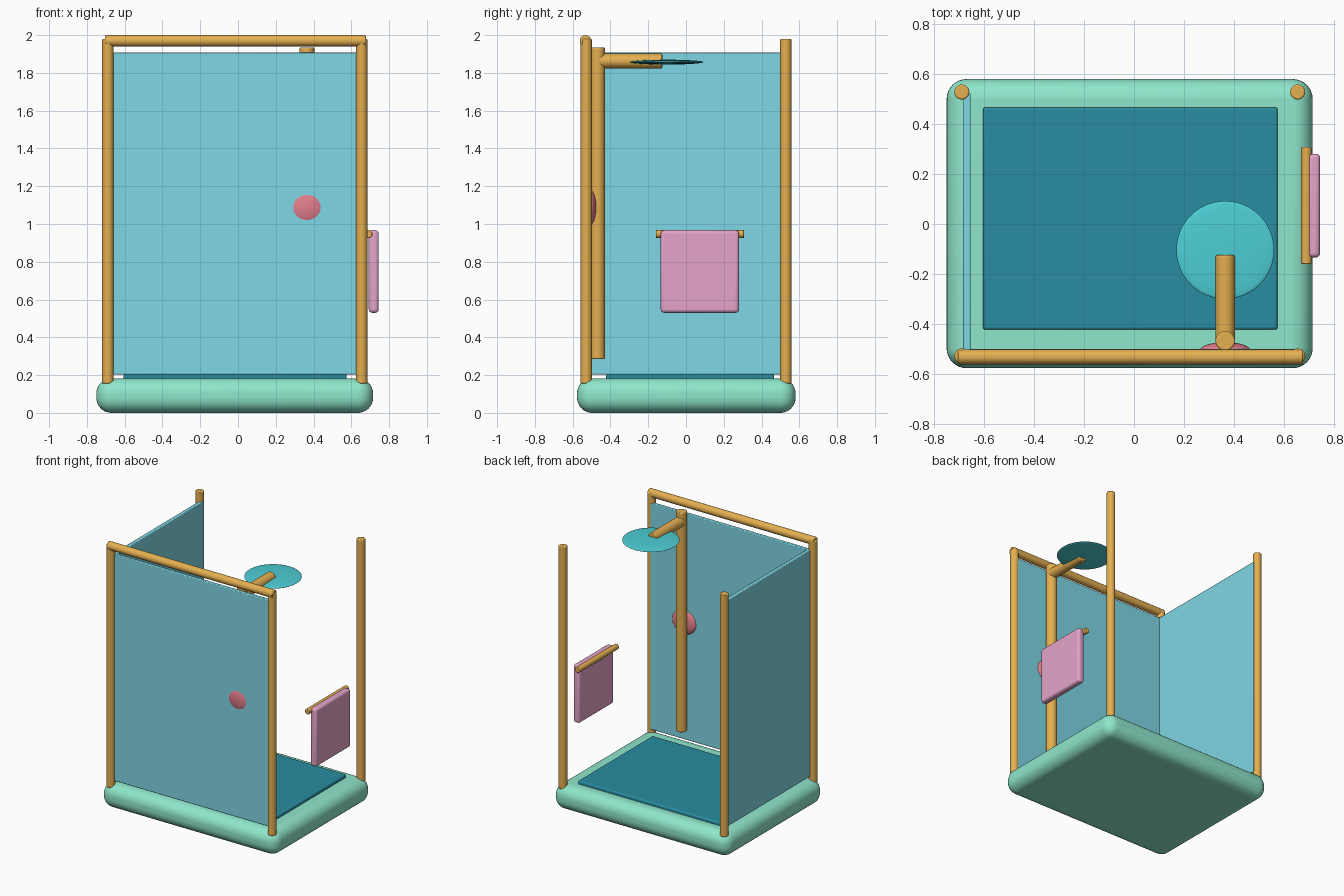
import bpy
from math import radians
from mathutils import Vector

if "Cube" in bpy.data.objects:
    bpy.data.objects.remove(bpy.data.objects["Cube"])


def material(name, rgb):
    # screen colour to linear
    m = bpy.data.materials.new(name)
    m.diffuse_color = [(c / 255) ** 2.2 for c in rgb] + [1]
    m.use_nodes = True
    m.node_tree.nodes["Principled BSDF"].inputs["Base Color"].default_value = m.diffuse_color
    return m


GOLD = material("brass", (228, 174, 82))
MINT = material("mint", (142, 230, 203))
TEAL = material("deep_teal", (45, 140, 160))
GLASS = material("glass_blue", (126, 214, 228))
AQUA = material("aqua", (78, 205, 212))
PINK = material("towel_pink", (228, 163, 200))
ROSE = material("rose", (225, 125, 140))


def finish(ob, name, mat, bevel=0, segments=3):
    ob.name = name
    ob.data.materials.append(mat)
    if bevel:
        mod = ob.modifiers.new("bevel", "BEVEL")
        mod.width, mod.segments = bevel, segments
        mod.limit_method = "ANGLE"
        mod.angle_limit = radians(40)
    bpy.ops.object.shade_smooth_by_angle(angle=radians(35))
    return ob


def box(name, lo, hi, mat, bevel=0, segments=3):
    lo, hi = Vector(lo), Vector(hi)
    bpy.ops.mesh.primitive_cube_add(size=1, location=(lo + hi) / 2)
    ob = bpy.context.object
    ob.scale = hi - lo
    bpy.ops.object.transform_apply(location=False, rotation=False, scale=True)
    return finish(ob, name, mat, bevel, segments)


def rod(name, a, b, radius, mat, bevel=0.006):
    a, b = Vector(a), Vector(b)
    bpy.ops.mesh.primitive_cylinder_add(vertices=32, radius=radius,
                                        depth=(b - a).length, location=(a + b) / 2)
    ob = bpy.context.object
    ob.rotation_euler = (b - a).to_track_quat("Z", "Y").to_euler()
    return finish(ob, name, mat, bevel, 2)


def ellipsoid(name, centre, radii, mat):
    bpy.ops.mesh.primitive_uv_sphere_add(segments=48, ring_count=24, location=centre)
    ob = bpy.context.object
    ob.scale = radii
    bpy.ops.object.transform_apply(location=False, rotation=False, scale=True)
    finish(ob, name, mat)
    bpy.ops.object.shade_smooth()
    return ob


# rounded base and inset floor
box("shower_base", (-0.75, -0.577, 0), (0.715, 0.58, 0.183), MINT, 0.08, 8)
box("floor_mat", (-0.605, -0.423, 0.155), (0.575, 0.467, 0.207), TEAL, 0.01)

# corner posts and front top rail
for side, x in (("left", -0.689), ("right", 0.655)):
    for end, y in (("front", -0.528), ("back", 0.528)):
        rod(f"{end}_{side}_post", (x, y, 0.155), (x, y, 1.98), 0.03, GOLD)
rod("top_rail", (-0.705, -0.532, 1.97), (0.677, -0.532, 1.97), 0.03, GOLD)

# glass walls
box("front_glass", (-0.68, -0.527, 0.204), (0.65, -0.5, 1.907), GLASS, 0.005, 2)
box("left_glass", (-0.684, -0.525, 0.204), (-0.654, 0.525, 1.907), GLASS, 0.005, 2)

# shower column, arm, head and valve
rod("shower_column", (0.365, -0.468, 0.285), (0.365, -0.468, 1.935), 0.039, GOLD)
rod("shower_arm", (0.365, -0.468, 1.863), (0.365, -0.125, 1.863), 0.039, GOLD)
ellipsoid("shower_head", (0.365, -0.104, 1.857), (0.196, 0.196, 0.013), AQUA)
ellipsoid("valve_knob", (0.365, -0.505, 1.088), (0.1, 0.032, 0.092), ROSE)

# towel rail and towel
rod("towel_rail", (0.69, -0.16, 0.947), (0.69, 0.308, 0.947), 0.021, GOLD, 0.004)
box("towel", (0.692, -0.134, 0.53), (0.745, 0.281, 0.967), PINK, 0.018, 4)
